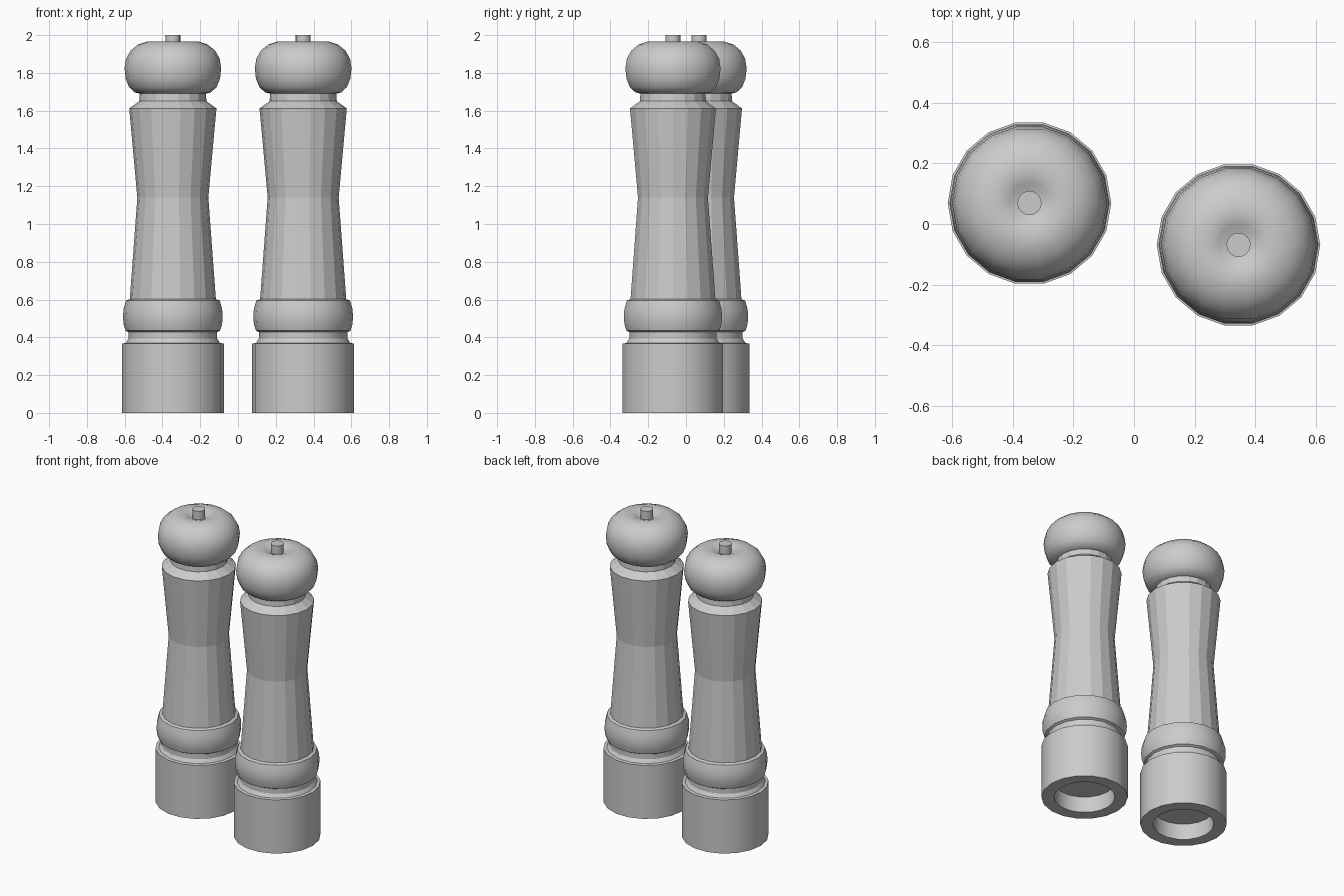
import bpy, bmesh, math

if "Cube" in bpy.data.objects:
    bpy.data.objects.remove(bpy.data.objects["Cube"])

def lathe(name, profile, sides=18, smooth=None):
    """Revolve a (radius, z) profile around z; radius 0 closes with a cap."""
    bm = bmesh.new()
    rings = []
    for r, z in profile:
        if r == 0:
            rings.append([bm.verts.new((0, 0, z))])
        else:
            rings.append([bm.verts.new((r * math.cos(2 * math.pi * i / sides),
                                        r * math.sin(2 * math.pi * i / sides), z))
                          for i in range(sides)])
    for a, b in zip(rings, rings[1:]):
        for i in range(sides):
            j = (i + 1) % sides
            if len(a) == 1:
                bm.faces.new((a[0], b[j], b[i]))
            elif len(b) == 1:
                bm.faces.new((a[i], a[j], b[0]))
            else:
                bm.faces.new((a[i], a[j], b[j], b[i]))
    mesh = bpy.data.meshes.new(name)
    bm.to_mesh(mesh)
    bm.free()
    if smooth:
        mesh.shade_smooth()
        mesh.set_sharp_from_angle(angle=math.radians(smooth))
    return mesh

parts = {
    # hollow-bottomed base with a groove above it
    "base": lathe("base", [(0, 0.11), (0.19, 0.11), (0.19, 0), (0.27, 0), (0.27, 0.367),
                           (0.25, 0.37), (0.235, 0.393), (0.235, 0.427)], smooth=30),
    # rounded collar
    "collar": lathe("collar", [(0.235, 0.427), (0.25, 0.435), (0.261, 0.47), (0.264, 0.51),
                               (0.261, 0.55), (0.248, 0.595), (0.228, 0.602)], smooth=30),
    # waisted faceted body with neck
    "body": lathe("body", [(0.228, 0.602), (0.188, 1.14), (0.231, 1.612),
                           (0.178, 1.65), (0.175, 1.69)]),
    # dimpled round head
    "head": lathe("head", [(0.175, 1.69), (0.202, 1.697), (0.232, 1.725), (0.25, 1.77), (0.256, 1.825),
                           (0.248, 1.875), (0.224, 1.918), (0.185, 1.95), (0.14, 1.965),
                           (0.1, 1.967), (0.068, 1.957), (0.04, 1.942), (0, 1.938)], smooth=50),
    # top pin
    "pin": lathe("pin", [(0.04, 1.935), (0.04, 2.0), (0, 2.0)], sides=16, smooth=30),
}

# two identical mills
for side, loc in (("left", (-0.345, 0.069, 0)), ("right", (0.345, -0.069, 0))):
    for name, mesh in parts.items():
        ob = bpy.data.objects.new(f"{side}_mill_{name}", mesh)
        ob.location = loc
        bpy.context.collection.objects.link(ob)
